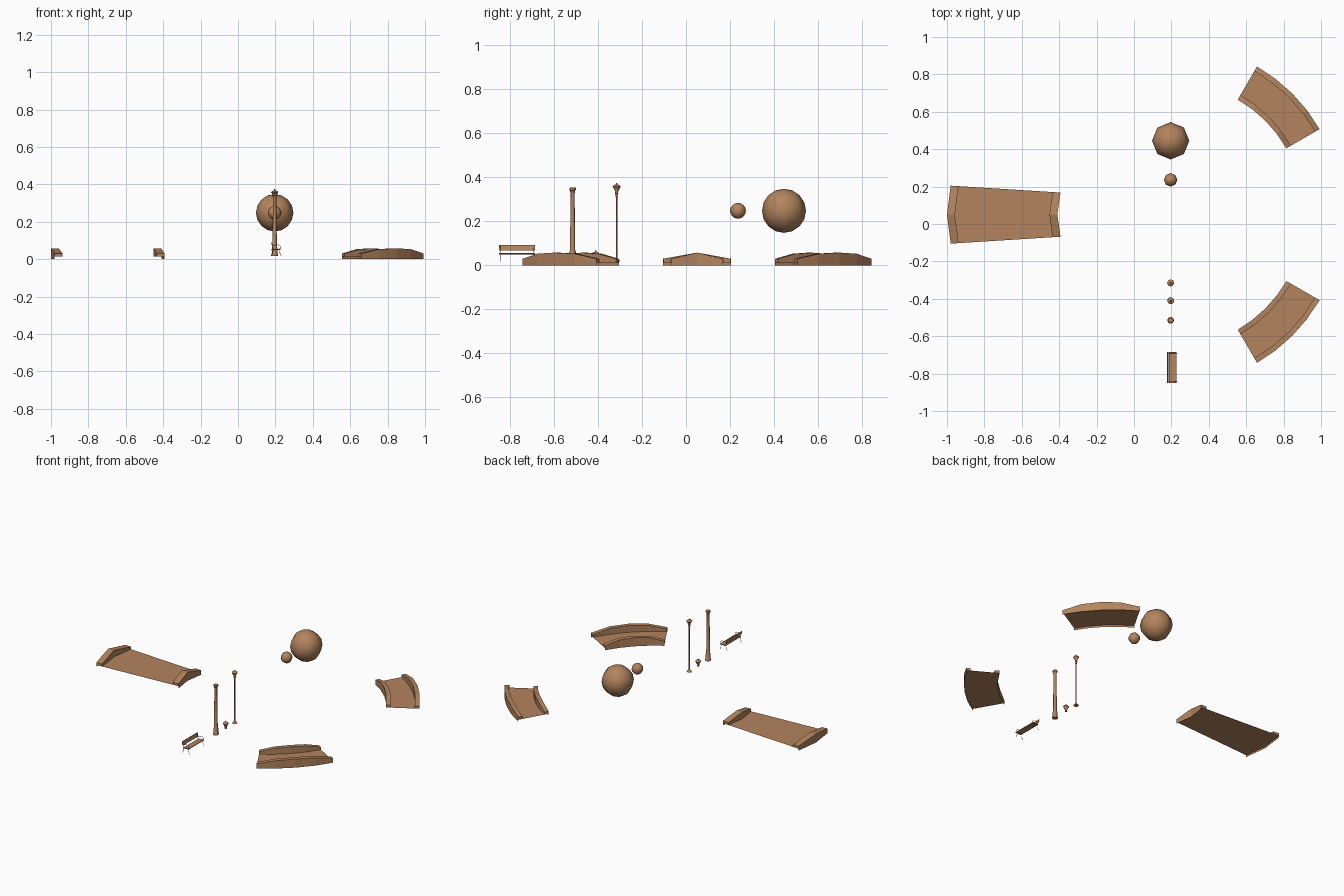
import bpy, bmesh
from math import sin, cos, pi, radians
from mathutils import Vector

if "Cube" in bpy.data.objects:
    bpy.data.objects.remove(bpy.data.objects["Cube"])

brown = bpy.data.materials.new("brown")
brown.diffuse_color = (0.45, 0.23, 0.11, 1)
brown.use_nodes = True
brown.node_tree.nodes["Principled BSDF"].inputs["Base Color"].default_value = brown.diffuse_color
DECK = 0.013


def finish(name, bm, recalc=True):
    if recalc:
        bmesh.ops.recalc_face_normals(bm, faces=bm.faces[:])
    me = bpy.data.meshes.new(name)
    bm.to_mesh(me)
    bm.free()
    me.materials.append(brown)
    ob = bpy.data.objects.new(name, me)
    bpy.context.collection.objects.link(ob)
    return ob


def smooth(ob, angle):
    bpy.ops.object.select_all(action='DESELECT')
    ob.select_set(True)
    bpy.context.view_layer.objects.active = ob
    bpy.ops.object.shade_smooth_by_angle(angle=radians(angle))


def wall(name, stations, width):
    """Hollow-bottomed parapet: (edge point, point across deck, height)."""
    bm = bmesh.new()
    rows = []
    for a, b, h in stations:
        a, b = Vector(a), Vector(b)
        c = a + (b - a).normalized() * width
        rows.append([bm.verts.new((p.x, p.y, z)) for p, z in
                     ((a, 0), (a, DECK), (a, h), (c, h), (c, DECK))])
    for r, s in zip(rows, rows[1:]):
        for i in range(4):
            bm.faces.new((r[i], r[i + 1], s[i + 1], s[i]))
    for r in (rows[0], rows[-1]):
        bm.faces.new(r[1:])
    finish(name, bm)


def bridge(name, stations, width):
    """Deck sheet with a parapet along both curved edges."""
    wall(name + "_outer_wall", stations, width)
    wall(name + "_inner_wall", [(i, o, h) for o, i, h in stations], width)
    bm = bmesh.new()
    rows = [[bm.verts.new((p[0], p[1], DECK)) for p in s[:2]] for s in stations]
    for r, s in zip(rows, rows[1:]):
        f = bm.faces.new((r[0], r[1], s[1], s[0]))
        f.normal_update()
        if f.normal.z < 0:
            f.normal_flip()
    finish(name + "_deck", bm, False)


def lathe(name, x, y, profile, sides=8):
    """Turned solid from (radius, z) points."""
    bm = bmesh.new()
    rings = [[bm.verts.new((x + r * cos(2 * pi * i / sides), y + r * sin(2 * pi * i / sides), z))
              for i in range(sides)] for r, z in profile]
    for a, b in zip(rings, rings[1:]):
        for i in range(sides):
            j = (i + 1) % sides
            bm.faces.new((a[i], a[j], b[j], b[i]))
    bm.faces.new(rings[0])
    bm.faces.new(rings[-1])
    smooth(finish(name, bm), 50)


def ball(name, loc, r):
    bm = bmesh.new()
    bmesh.ops.create_uvsphere(bm, u_segments=8, v_segments=8, radius=r)
    bmesh.ops.translate(bm, verts=bm.verts, vec=loc)
    smooth(finish(name, bm), 60)


def slab(name, profile, y0, y1):
    """Extrude an xz outline along y."""
    bm = bmesh.new()
    a, b = [[bm.verts.new((x, y, z)) for x, z in profile] for y in (y0, y1)]
    n = len(profile)
    for i in range(n):
        bm.faces.new((a[i], a[(i + 1) % n], b[(i + 1) % n], b[i]))
    bm.faces.new(a)
    bm.faces.new(b)
    return finish(name, bm)


def rod(name, pts, y, r=0.0015):
    """Thin bar through xz points."""
    cu = bpy.data.curves.new(name, 'CURVE')
    cu.dimensions = '3D'
    cu.bevel_depth = r
    cu.bevel_resolution = 0
    cu.use_fill_caps = True
    sp = cu.splines.new('POLY')
    sp.points.add(len(pts) - 1)
    for p, (x, z) in zip(sp.points, pts):
        p.co = (x, y, z, 1)
    cu.materials.append(brown)
    bpy.context.collection.objects.link(bpy.data.objects.new(name, cu))


# Wide bridge on the left
bridge("wide_bridge", [((-1 + .02 * t * t, .05 + .155 * t),
                        (-.41 + .017 * t * t, .05 + .118 * t),
                        .058 - .028 * abs(t)) for t in (-1, 0, 1)], 0.042)

# Two curved bridges, mirrored about y = 0.05
for label, s in (("back", 1), ("front", -1)):
    st = []
    for deg, h in zip((30, 37.5, 45, 52.5, 60), (.03, .053, .058, .053, .03)):
        c, n = cos(radians(deg)), s * sin(radians(deg))
        st.append(((.2 + .915 * c, .05 + .915 * n), (.2 + .71 * c, .05 + .71 * n), h))
    bridge("curved_bridge_" + label, st, 0.028)

# Floating balls
ball("large_ball", (.196, .445, .248), .1)
ball("small_ball", (.196, .236, .248), .036)

# Lantern profile shared by the tall lamp and the loose head
head = [(.004, 0), (.008, .005), (.006, .012), (.017, .034), (.019, .036),
        (.012, .043), (.004, .046), (.002, .053)]
lathe("loose_lantern", .196, -.41, [(r, z + .016) for r, z in head])
lathe("lamp_lantern", .196, -.315, [(r, z + .322) for r, z in head])
lathe("lamp_post", .196, -.315, [(.016, .018), (.014, .023), (.006, .03), (.0035, .036),
                                 (.0035, .31), (.006, .313), (.006, .318), (.003, .323)])

# Thick column with flared base and cap
lathe("column", .196, -.515, [(.018, .018), (.018, .028), (.015, .034), (.015, .06), (.012, .068),
                              (.009, .325), (.012, .34), (.015, .342), (.015, .352), (.011, .353)])

# Bench facing +x
slab("bench_seat", [(.187, .05), (.228, .052), (.228, .056), (.187, .054)], -.85, -.685)
slab("bench_back", [(.182, .067), (.177, .092), (.18, .092), (.185, .067)], -.85, -.685)
for label, y in (("left", -.843), ("right", -.692)):
    rod("bench_back_leg_" + label, [(.178, .018), (.186, .035), (.188, .052), (.18, .09)], y)
    rod("bench_front_leg_" + label, [(.231, .018), (.225, .03), (.222, .042), (.226, .051), (.188, .049)], y)
    rod("bench_arm_" + label, [(.184, .072), (.215, .077), (.226, .07), (.224, .054)], y)
